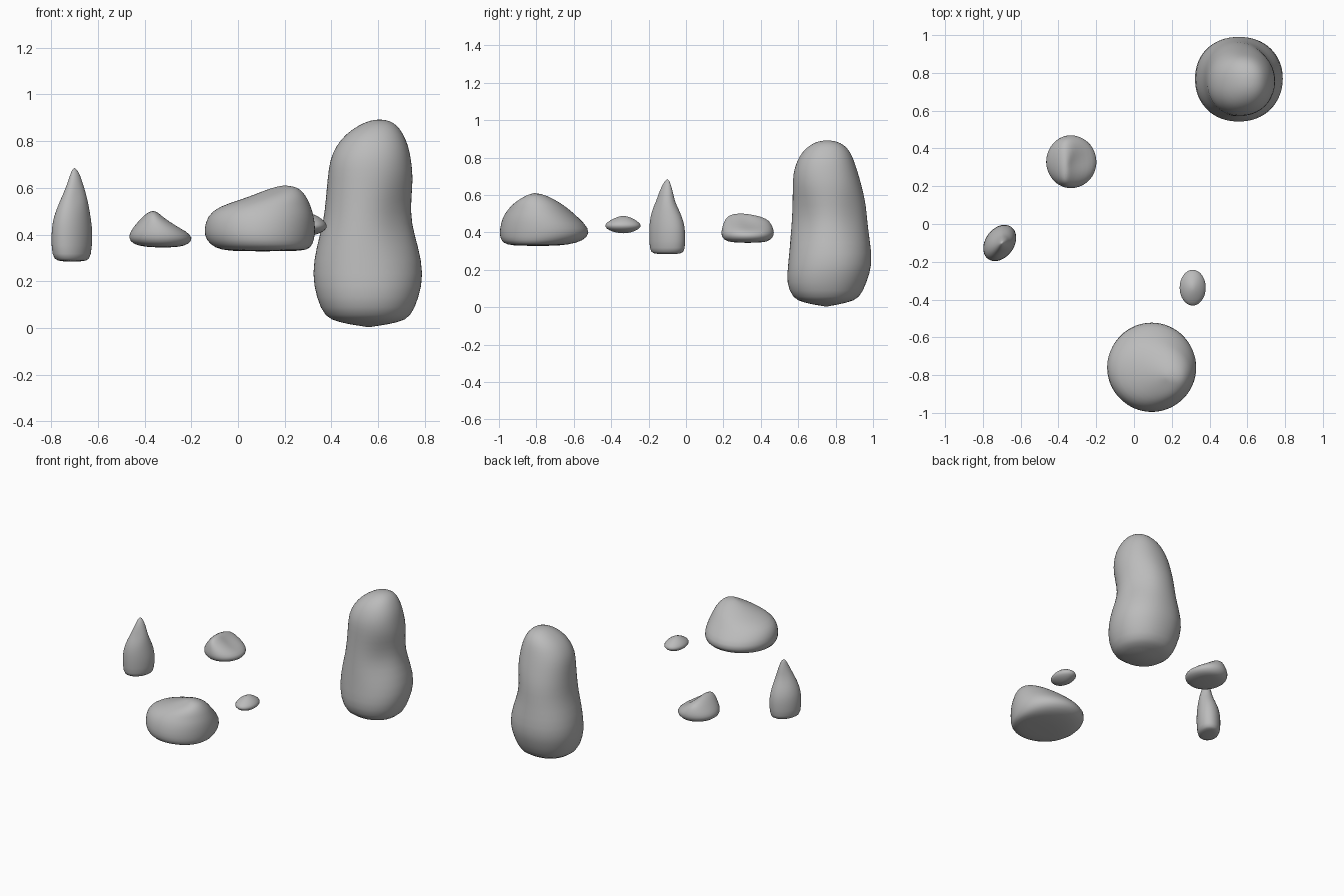
import bpy
import bmesh
import math
from mathutils import Vector

default_cube = bpy.data.objects.get("Cube")
if default_cube:
    bpy.data.objects.remove(default_cube, do_unlink=True)

SEGMENTS = 32

stone = bpy.data.materials.new("stone_grey")
stone.use_nodes = True
stone_colour = (0.5, 0.5, 0.5, 1)
stone.diffuse_color = stone_colour
shader = next(n for n in stone.node_tree.nodes if n.type == 'BSDF_PRINCIPLED')
shader.inputs["Base Color"].default_value = stone_colour
shader.inputs["Roughness"].default_value = 0.8


def spread(value, power):
    """Superellipse coordinate: a power above two squares the outline."""
    return math.copysign(abs(value) ** (2 / power), value)


def make_rock(name, sections, bottom, top, power=2.0, skew=0.0, dents=()):
    """Loft a rock through sections (z, x min, x max, y min, y max).

    bottom and top are the closing points; each dent is (centre, radius, depth).
    """
    bm = bmesh.new()
    rings = []
    for z, x_min, x_max, y_min, y_max in sections:
        ring = []
        for i in range(SEGMENTS):
            angle = math.tau * i / SEGMENTS
            u = spread(math.cos(angle), power)
            v = spread(math.sin(angle + skew), power)
            x = (x_min + x_max + u * (x_max - x_min)) / 2
            y = (y_min + y_max + v * (y_max - y_min)) / 2
            ring.append(bm.verts.new((x, y, z)))
        rings.append(ring)

    # Side walls
    for lower, upper in zip(rings, rings[1:]):
        for i in range(SEGMENTS):
            j = (i + 1) % SEGMENTS
            bm.faces.new((lower[i], lower[j], upper[j], upper[i]))

    # Closing fans
    for ring, point in ((rings[0], bottom), (rings[-1], top)):
        pole = bm.verts.new(point)
        for i in range(SEGMENTS):
            bm.faces.new((ring[i], ring[(i + 1) % SEGMENTS], pole))
    bmesh.ops.recalc_face_normals(bm, faces=bm.faces)

    # Soft hollows pressed towards the middle of the rock
    middle = (Vector(bottom) + Vector(top)) / 2
    for centre, radius, depth in dents:
        centre = Vector(centre)
        push = (middle - centre).normalized() * depth
        for vert in bm.verts:
            distance = (vert.co - centre).length / radius
            vert.co += push * math.exp(-distance * distance)

    mesh = bpy.data.meshes.new(name)
    bm.to_mesh(mesh)
    bm.free()
    mesh.materials.append(stone)
    mesh.shade_smooth()
    rock = bpy.data.objects.new(name, mesh)
    bpy.context.collection.objects.link(rock)
    smoothing = rock.modifiers.new("smoothing", 'SUBSURF')
    smoothing.levels = smoothing.render_levels = 1
    return rock


# Tall standing stone with a waist and rounded head
make_rock("tall_stone", [
    (.025, .43, .69, .63, .86), (.045, .37, .74, .57, .93),
    (.13, .335, .775, .535, .965), (.23, .315, .797, .545, 1),
    (.35, .335, .775, .552, .985), (.45, .365, .75, .557, .972),
    (.55, .375, .748, .563, .965), (.64, .383, .753, .567, .943),
    (.72, .392, .742, .572, .92), (.78, .42, .73, .592, .9),
    (.83, .46, .708, .62, .88), (.87, .52, .68, .665, .845),
    (.888, .565, .645, .71, .8),
], (.56, .75, 0), (.605, .755, .893), power=2.15, dents=[
    ((.7, .6, .47), .14, .035),
    ((.72, .9, .5), .12, .02),
])

# Broad boulder, highest towards the front
make_rock("broad_boulder", [
    (.329, -.04, .28, -.93, -.68), (.342, -.1, .312, -.98, -.58),
    (.375, -.138, .327, -.997, -.522), (.42, -.148, .333, -.997, -.515),
    (.48, -.132, .326, -.982, -.575), (.52, -.085, .312, -.955, -.62),
    (.55, .015, .3, -.93, -.66), (.58, .09, .28, -.9, -.71),
    (.603, .145, .255, -.86, -.76),
], (.1, -.78, .328), (.2, -.815, .616), dents=[
    ((.17, -.86, .59), .06, .012),
])

# Small lens-shaped pebble
make_rock("pebble", [
    (.398, .29, .33, -.37, -.3), (.41, .262, .362, -.41, -.265),
    (.43, .238, .384, -.437, -.237), (.45, .243, .378, -.43, -.245),
    (.473, .268, .352, -.39, -.28), (.485, .292, .328, -.36, -.31),
], (.31, -.335, .395), (.31, -.335, .489))

# Low rock with a ridge and a hollow on one side
make_rock("low_rock", [
    (.347, -.4, -.25, .24, .42), (.358, -.45, -.21, .203, .452),
    (.385, -.471, -.19, .187, .472), (.415, -.46, -.215, .19, .47),
    (.445, -.437, -.262, .198, .456), (.475, -.41, -.312, .212, .435),
    (.495, -.385, -.34, .235, .36),
], (-.32, .33, .344), (-.362, .29, .503), dents=[
    ((-.28, .34, .45), .06, .02),
])

# Pointed spire with shallow flutes
make_rock("spire_rock", [
    (.286, -.775, -.645, -.18, -.02), (.305, -.797, -.628, -.195, -.005),
    (.4, -.8, -.621, -.198, -.002), (.46, -.794, -.628, -.195, -.012),
    (.52, -.773, -.637, -.183, -.034), (.57, -.75, -.647, -.165, -.055),
    (.62, -.73, -.664, -.143, -.07), (.66, -.717, -.678, -.123, -.083),
    (.678, -.709, -.69, -.11, -.09),
], (-.71, -.1, .284), (-.7, -.1, .686), skew=.3, dents=[
    ((-.745, -.04, .56), .04, .012),
    ((-.66, -.05, .56), .04, .012),
    ((-.69, -.16, .56), .04, .012),
])
